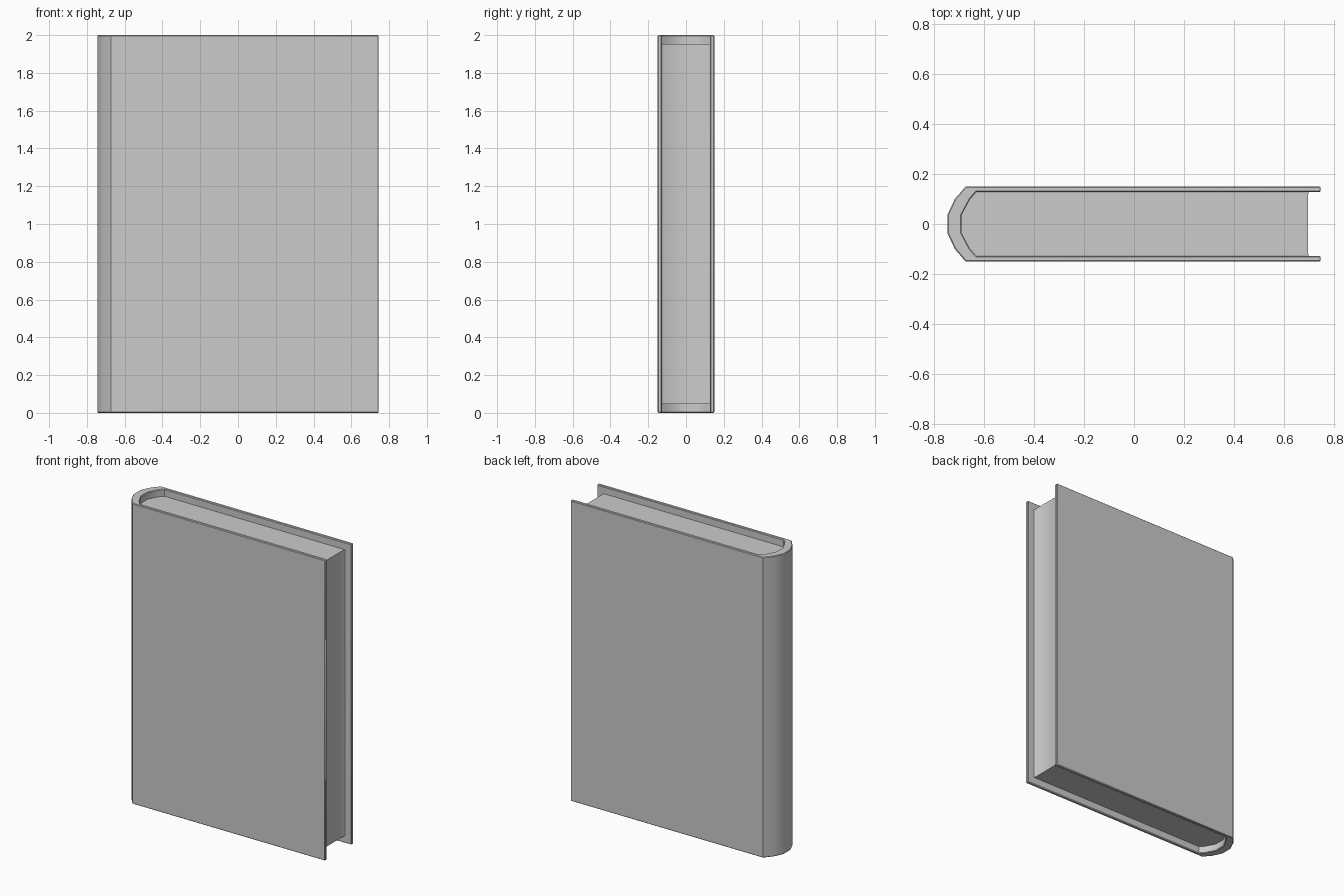
import bpy, bmesh

if "Cube" in bpy.data.objects:
    bpy.data.objects.remove(bpy.data.objects["Cube"])


def prism(name, half, z0, z1, bevel=0.0):
    """Mirror a half outline (y > 0) across y = 0 and extrude it upward."""
    outline = half + [(x, -y) for x, y in reversed(half)]
    bm = bmesh.new()
    face = bm.faces.new([bm.verts.new((x, y, z0)) for x, y in outline])
    top = bmesh.ops.extrude_face_region(bm, geom=[face])["geom"]
    for v in top:
        if isinstance(v, bmesh.types.BMVert):
            v.co.z = z1
    bmesh.ops.recalc_face_normals(bm, faces=bm.faces)
    mesh = bpy.data.meshes.new(name)
    bm.to_mesh(mesh)
    bm.free()
    obj = bpy.data.objects.new(name, mesh)
    bpy.context.collection.objects.link(obj)
    bpy.ops.object.select_all(action='DESELECT')
    bpy.context.view_layer.objects.active = obj
    obj.select_set(True)
    if bevel:
        mod = obj.modifiers.new("soft_edges", 'BEVEL')
        mod.width = bevel
        mod.segments = 1
        mod.limit_method = 'ANGLE'
        mod.angle_limit = 1.2
        bpy.ops.object.modifier_apply(modifier=mod.name)
    bpy.ops.object.shade_smooth_by_angle(angle=0.65)
    return obj


# Cover: two boards joined by a rounded spine, one bent strip
inner_spine = [(-0.688, 0.036), (-0.655, 0.098), (-0.63, 0.128)]
outer_spine = [(-0.672, 0.15), (-0.715, 0.10), (-0.745, 0.036)]
prism("cover",
      inner_spine + [(0.745, 0.128), (0.745, 0.15)] + outer_spine,
      0.0, 2.0, bevel=0.004)

# Page block: follows the inside of the spine, set back on the three open edges
prism("pages",
      [(-0.688, 0.036), (-0.655, 0.098), (-0.63, 0.126),
       (0.70, 0.126), (0.695, 0.119)],
      0.047, 1.953)
